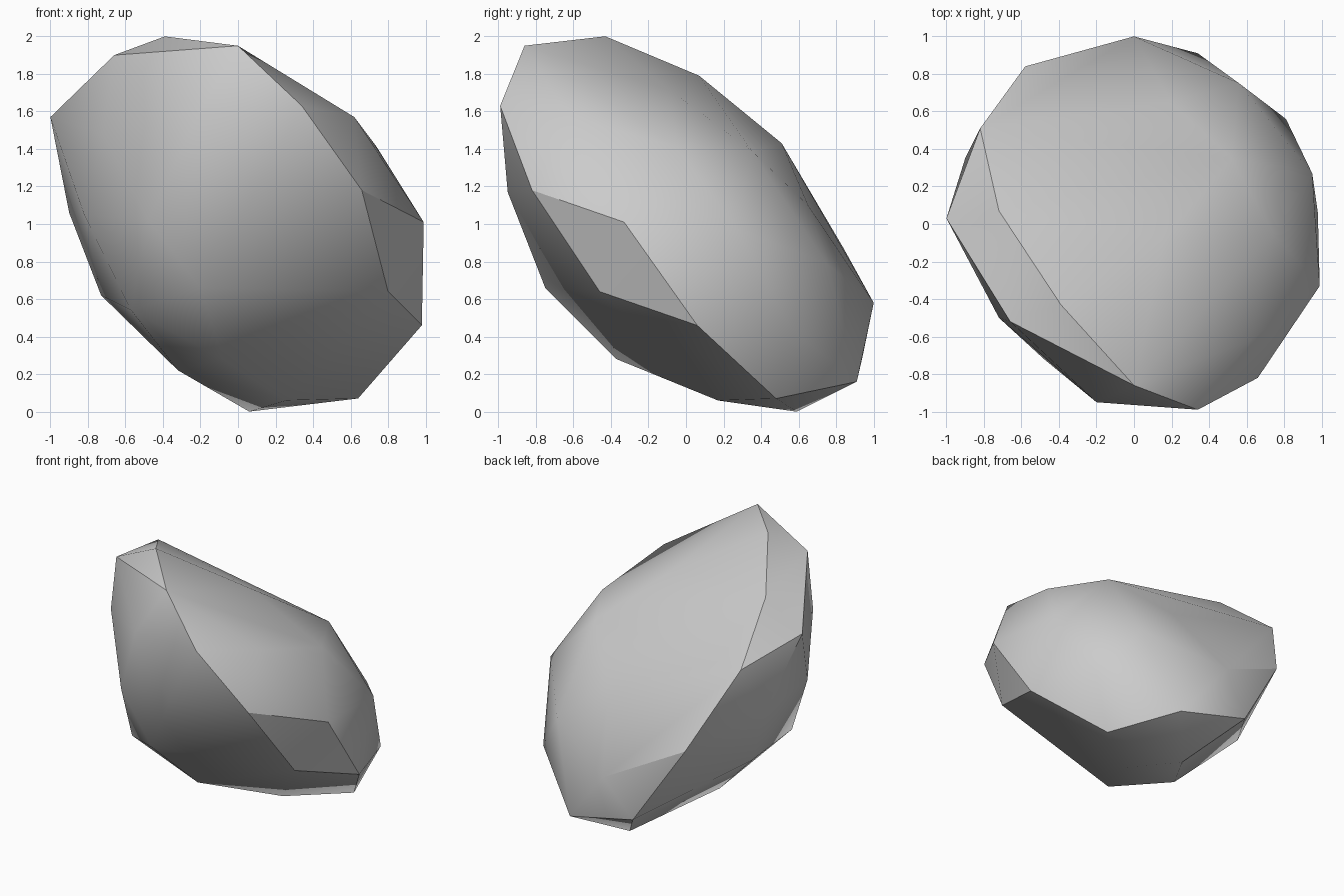
import bpy
import bmesh
from math import radians

default_cube = bpy.data.objects.get("Cube")
if default_cube:
    bpy.data.objects.remove(default_cube, do_unlink=True)

# Corner points of the faceted stone, grouped by region
crown = [(-.39, -.43, 2), (0, -.86, 1.95), (-.66, -.52, 1.9), (-.72, .07, 1.79),
         (-1, .03, 1.57), (-.82, .51, 1.43), (.16, -.08, 1.71)]
back = [(-.58, .84, .87), (0, 1, .58), (.34, .91, .16), (-.21, .94, .29),
        (.56, .75, .79), (.52, .35, 1.39), (.2, .65, 1.1)]
left_side = [(.62, -.62, 1.57), (.74, -.05, 1.41), (.95, .27, .97), (.99, -.33, 1.01),
             (.8, -.46, .64), (.98, .06, .46), (.81, .56, .44)]
front = [(.34, -.99, 1.63), (.66, -.82, 1.18), (-.2, -.95, 1.61), (.09, -.95, 1.17),
         (-.48, -.72, 1.02), (-.72, -.5, 1.48), (-.2, -.75, .66)]
right_side = [(-.82, -.29, 1.05), (-.9, .35, 1.06), (-.57, -.46, .54), (-.73, .24, .62)]
underside = [(-.08, -.37, .28), (-.32, .05, .22), (.26, .17, .06), (.64, .48, .07),
             (.06, .59, 0)]


def flat_material(name, colour):
    """Make a plain matte material with one colour."""
    material = bpy.data.materials.new(name)
    material.use_nodes = True
    material.diffuse_color = colour
    shader = material.node_tree.nodes["Principled BSDF"]
    shader.inputs["Base Color"].default_value = colour
    shader.inputs["Roughness"].default_value = .9
    return material


def convex_stone(name, regions, material):
    """Wrap a tight faceted skin around all the corner points."""
    bm = bmesh.new()
    for region in regions:
        for corner in region:
            bm.verts.new(corner)
    hull = bmesh.ops.convex_hull(bm, input=bm.verts[:])
    leftovers = {item for key in ("geom_interior", "geom_unused")
                 for item in hull[key] if isinstance(item, bmesh.types.BMVert)}
    bmesh.ops.delete(bm, geom=list(leftovers), context="VERTS")
    bmesh.ops.recalc_face_normals(bm, faces=bm.faces[:])

    mesh = bpy.data.meshes.new(name)
    bm.to_mesh(mesh)
    bm.free()
    mesh.materials.append(material)
    stone = bpy.data.objects.new(name, mesh)
    bpy.context.collection.objects.link(stone)
    return stone


# Boulder: soft shading over shallow facets, crisp main ridges
grey_stone = flat_material("grey_stone", (.6, .6, .6, 1))
boulder = convex_stone("boulder", [crown, back, left_side, front, right_side, underside],
                       grey_stone)
bpy.ops.object.select_all(action="DESELECT")
boulder.select_set(True)
bpy.context.view_layer.objects.active = boulder
bpy.ops.object.shade_smooth_by_angle(angle=radians(30))
